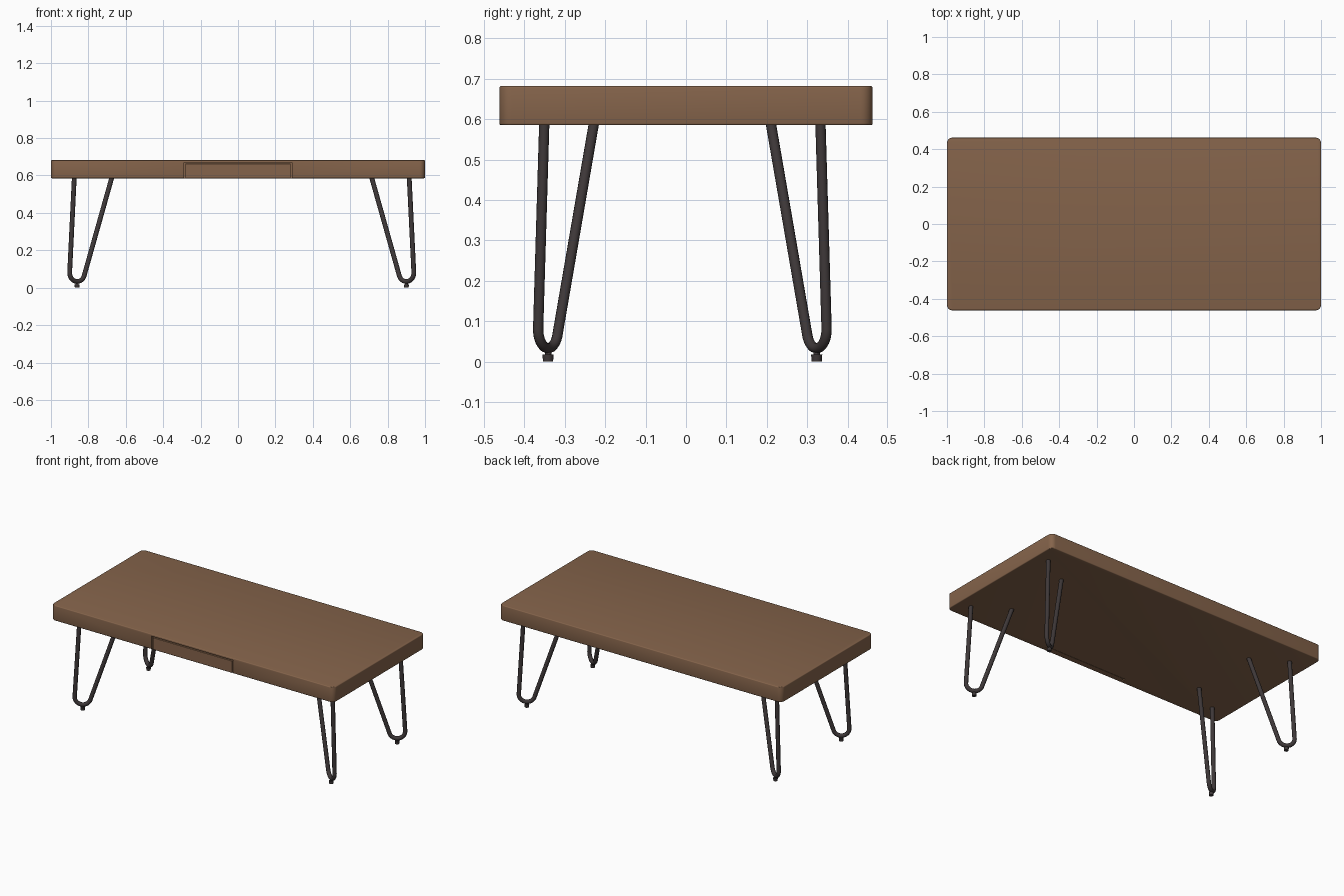
import bpy, bmesh, math
from mathutils import Vector

if "Cube" in bpy.data.objects:
    bpy.data.objects.remove(bpy.data.objects["Cube"])


def material(name, rgb):
    m = bpy.data.materials.new(name)
    m.diffuse_color = (*rgb, 1)
    m.use_nodes = True
    m.node_tree.nodes["Principled BSDF"].inputs["Base Color"].default_value = m.diffuse_color
    return m


wood = material("brown wood", (0.235, 0.127, 0.070))
metal = material("dark metal", (0.048, 0.039, 0.040))


def finish(name, bm, mat):
    me = bpy.data.meshes.new(name)
    bm.to_mesh(me)
    bm.free()
    ob = bpy.data.objects.new(name, me)
    bpy.context.collection.objects.link(ob)
    if mat:
        me.materials.append(mat)
    return ob


def box(name, lo, hi, mat, corner=0.0):
    lo, hi = Vector(lo), Vector(hi)
    bm = bmesh.new()
    bmesh.ops.create_cube(bm, size=1)
    for v in bm.verts:
        v.co = (lo + hi) / 2 + v.co * (hi - lo)
    if corner:
        upright = [e for e in bm.edges
                   if abs(e.verts[0].co.z - e.verts[1].co.z) > 0.01]
        bmesh.ops.bevel(bm, geom=upright, offset=corner, segments=6,
                        profile=0.5, affect='EDGES')
    return finish(name, bm, mat)


def activate(ob):
    bpy.ops.object.select_all(action='DESELECT')
    ob.select_set(True)
    bpy.context.view_layer.objects.active = ob


def edge_bevel(ob, width, segments):
    activate(ob)
    b = ob.modifiers.new("bevel", 'BEVEL')
    b.width, b.segments = width, segments
    b.limit_method, b.angle_limit = 'ANGLE', math.radians(40)
    bpy.ops.object.modifier_apply(modifier="bevel")


# Table top with rounded corners and a softened rim
top = box("table_top", (-1, -0.462, 0.585), (1, 0.462, 0.682), wood, 0.03)
edge_bevel(top, 0.005, 3)

# Recess in the front edge for the drawer
cutter = box("drawer_cutter", (-0.288, -0.5, 0.55), (0.288, -0.42, 0.669), None)
cutter.hide_render = True
activate(top)
cut = top.modifiers.new("recess", 'BOOLEAN')
cut.object, cut.operation, cut.solver = cutter, 'DIFFERENCE', 'EXACT'
bpy.ops.object.modifier_apply(modifier="recess")
bpy.data.objects.remove(cutter)
top.data.materials.clear()
top.data.materials.append(wood)
activate(top)
bpy.ops.object.shade_smooth_by_angle(angle=math.radians(30))

# Drawer front, flush with the table edge
drawer = box("drawer_front", (-0.282, -0.461, 0.585), (0.282, -0.42, 0.663), wood)
edge_bevel(drawer, 0.002, 1)


# Hairpin leg: one bent rod in a vertical plane leaning to the table centre
def hairpin(name, cx, cy, sx, sy):
    d = Vector((0.85 * sx, 0.52 * sy, 0)).normalized()
    r, zc = 0.047, 0.08
    path = [(0.018, 0.588)]
    path += [(r * math.cos(a), zc - r * math.sin(a))
             for a in (math.pi * i / 16 * 0.93 for i in range(17))]
    path += [(-0.217, 0.588)]
    cu = bpy.data.curves.new(name, 'CURVE')
    cu.dimensions = '3D'
    cu.bevel_depth, cu.bevel_resolution = 0.0127, 4
    cu.use_fill_caps = True
    sp = cu.splines.new('POLY')
    sp.points.add(len(path) - 1)
    for p, (s, z) in zip(sp.points, path):
        p.co = (cx + d.x * s, cy + d.y * s, z, 1)
    ob = bpy.data.objects.new(name, cu)
    bpy.context.collection.objects.link(ob)
    cu.materials.append(metal)
    activate(ob)
    bpy.ops.object.convert(target='MESH')
    bpy.ops.object.shade_smooth_by_angle(angle=math.radians(40))


# Foot pad with a short stem under each leg
def foot(name, x, y):
    bm = bmesh.new()
    for r1, r2, z0, z1 in ((0.0125, 0.0138, 0, 0.017), (0.008, 0.008, 0.015, 0.03)):
        new = bmesh.ops.create_cone(bm, cap_ends=True, segments=20, radius1=r1,
                                    radius2=r2, depth=z1 - z0)["verts"]
        bmesh.ops.translate(bm, verts=new, vec=(x, y, (z0 + z1) / 2))
    activate(finish(name, bm, metal))
    bpy.ops.object.shade_smooth_by_angle(angle=math.radians(40))


for sx, side in ((-1, "left"), (1, "right")):
    for sy, end in ((-1, "front"), (1, "back")):
        x, y = 0.02 + 0.88 * sx, -0.009 + 0.3325 * sy
        hairpin(f"{end}_{side}_leg", x, y, sx, sy)
        foot(f"{end}_{side}_foot", x, y)
